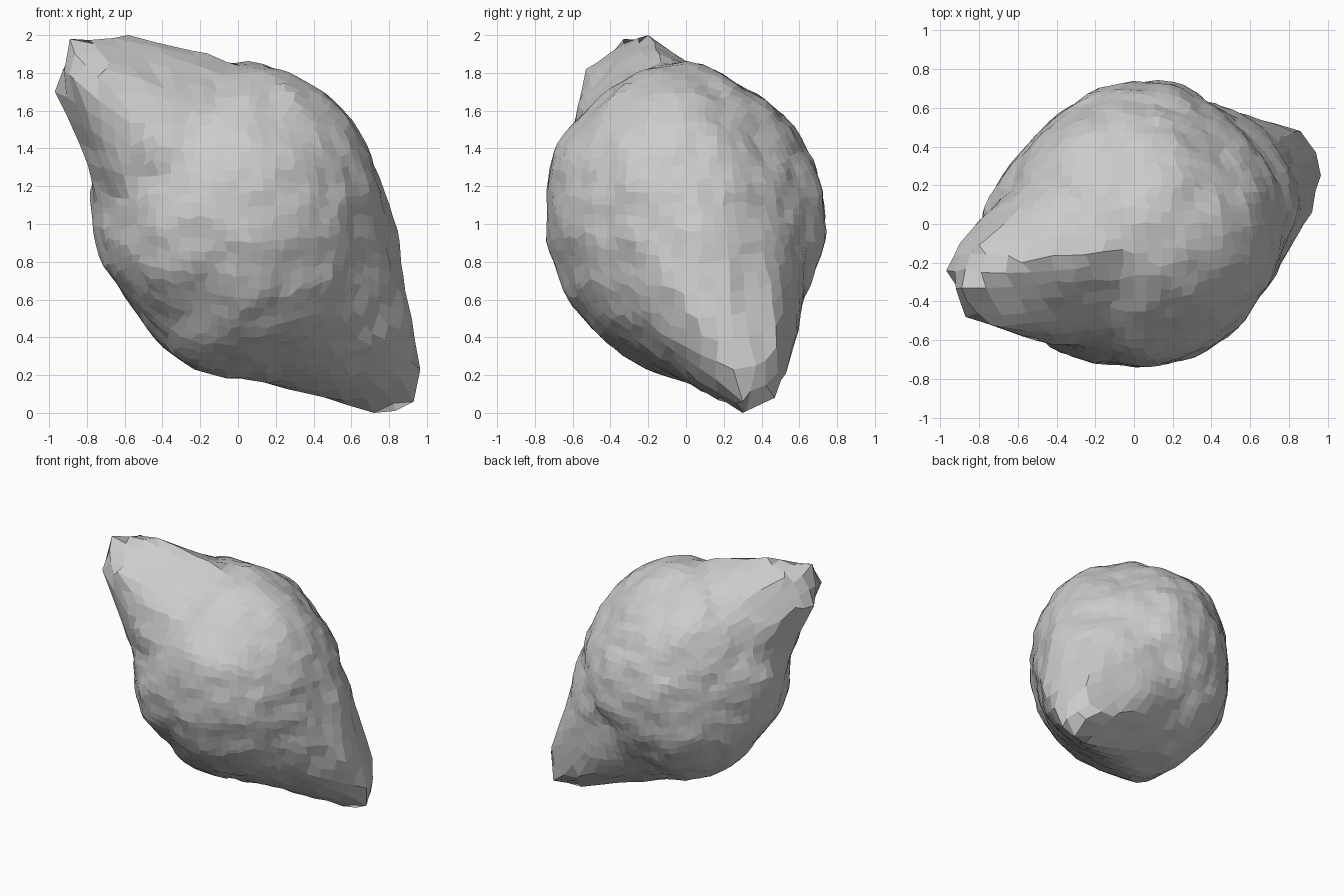
import bpy
import bmesh
import math
import random
from mathutils import Vector, noise
from mathutils.bvhtree import BVHTree

if "Cube" in bpy.data.objects:
    bpy.data.objects.remove(bpy.data.objects["Cube"], do_unlink=True)

random.seed(4)
CENTRE = Vector((0, 0, 1.04))
RADII = Vector((0.775, 0.73, 0.825))

# Corners of the upper knob and of the lower knob, with their shoulders
UPPER = [(-0.97, -0.24, 1.70), (-0.89, -0.33, 1.98), (-0.87, -0.48, 1.77),
         (-0.70, -0.53, 1.82), (-0.58, -0.20, 2.00), (-0.80, -0.11, 1.93),
         (-0.90, -0.10, 1.72), (-0.52, -0.60, 1.50), (-0.12, -0.12, 1.89),
         (-0.45, -0.41, 1.81), (-0.20, -0.29, 1.85), (-0.25, -0.54, 1.58)]
LOWER = [(0.965, 0.25, 0.23), (0.94, 0.37, 0.25), (0.93, 0.30, 0.06),
         (0.72, 0.30, 0.00), (0.83, 0.32, 0.01), (0.85, 0.47, 0.08),
         (0.86, 0.48, 0.35), (0.58, 0.53, 0.21), (0.92, 0.06, 0.50),
         (0.80, 0.05, 1.12), (0.82, -0.12, 0.75), (0.76, -0.14, 0.46),
         (0.70, 0.06, 0.17)]
# Shallow hollows and bumps: position, reach, depth
DENTS = [((-0.20, -0.62, 0.55), 0.16, -0.04), ((-0.40, -0.50, 0.70), 0.14, 0.03),
         ((-0.78, 0.10, 1.20), 0.18, 0.04), ((-0.84, -0.18, 1.42), 0.16, -0.05),
         ((0.42, 0.42, 1.60), 0.42, -0.07), ((-0.58, 0.42, 1.05), 0.38, -0.08),
         ((-0.52, -0.05, 0.50), 0.38, -0.05), ((0.05, -0.65, 1.36), 0.18, 0.05),
         ((-0.15, -0.10, 0.23), 0.26, 0.05), ((0.0, 0.30, 1.78), 0.25, -0.03),
         ((0.20, 0.68, 1.00), 0.22, 0.03)]


def scaled(v, s):
    return Vector(a * b for a, b in zip(v, s))


def knob_tree(corners, size, shift):
    """Convex skin stretched from the core out to the knob corners."""
    hull = bmesh.new()
    bmesh.ops.create_icosphere(hull, subdivisions=4, radius=size)
    for v in hull.verts:
        v.co = CENTRE + Vector(shift) + scaled(v.co, RADII)
    for c in corners:
        hull.verts.new(c)
    out = bmesh.ops.convex_hull(hull, input=hull.verts)
    bmesh.ops.delete(hull, geom=[e for e in out["geom_interior"]
                                 if isinstance(e, bmesh.types.BMVert)], context="VERTS")
    tree = BVHTree.FromBMesh(hull)
    hull.free()
    return tree


trees = [knob_tree(UPPER, 0.88, (0.02, -0.03, 0)), knob_tree(LOWER, 0.98, (0, -0.01, 0))]


def surface(d):
    """Distance from the centre to the rock's surface along d."""
    best = 1 / math.sqrt(sum((a / b) ** 2 for a, b in zip(d, RADII)))
    for tree in trees:
        dist = tree.ray_cast(CENTRE, d)[3]
        if dist:
            best = max(best, dist)
    return best


# Rock: evenly gridded ball with jittered facets
bm = bmesh.new()
bmesh.ops.create_cube(bm, size=2)
bmesh.ops.subdivide_edges(bm, edges=bm.edges[:], cuts=17, use_grid_fill=True)
for v in bm.verts:
    d = Vector(math.tan(c * math.pi / 4) for c in v.co).normalized()
    jitter = 0.022 if surface(d) < 1.0 else 0.004
    d += Vector(random.uniform(-jitter, jitter) for _ in range(3))
    v.co = d.normalized()

# Turn the closest grid point towards each outer corner so the edges stay crisp
pinned = set()
for corner in UPPER + LOWER:
    d = Vector(corner) - CENTRE
    if d.length > 1.0:
        d.normalize()
        near = max((v for v in bm.verts if v not in pinned), key=lambda v: v.co.dot(d))
        near.co = d
        pinned.add(near)

# Push every point out to the surface and roughen it
for v in bm.verts:
    d = v.co.copy()
    r = surface(d)
    p = CENTRE + d * r
    if v not in pinned:
        rough = 0.2 if r > 1.0 else 1.0
        r += rough * (0.022 * noise.noise(p * 2.6) + 0.022 * noise.noise(p * 7))
        for spot, reach, depth in DENTS:
            r += depth * math.exp(-((p - Vector(spot)).length / reach) ** 2)
    v.co = CENTRE + d * r
bmesh.ops.recalc_face_normals(bm, faces=bm.faces[:])

mesh = bpy.data.meshes.new("rock")
bm.to_mesh(mesh)
bm.free()
rock = bpy.data.objects.new("rock", mesh)
bpy.context.collection.objects.link(rock)

# Stone colour
stone = bpy.data.materials.new("stone_grey")
stone.use_nodes = True
grey = (0.6, 0.6, 0.6, 1)
stone.diffuse_color = grey
stone.node_tree.nodes["Principled BSDF"].inputs["Base Color"].default_value = grey
mesh.materials.append(stone)
